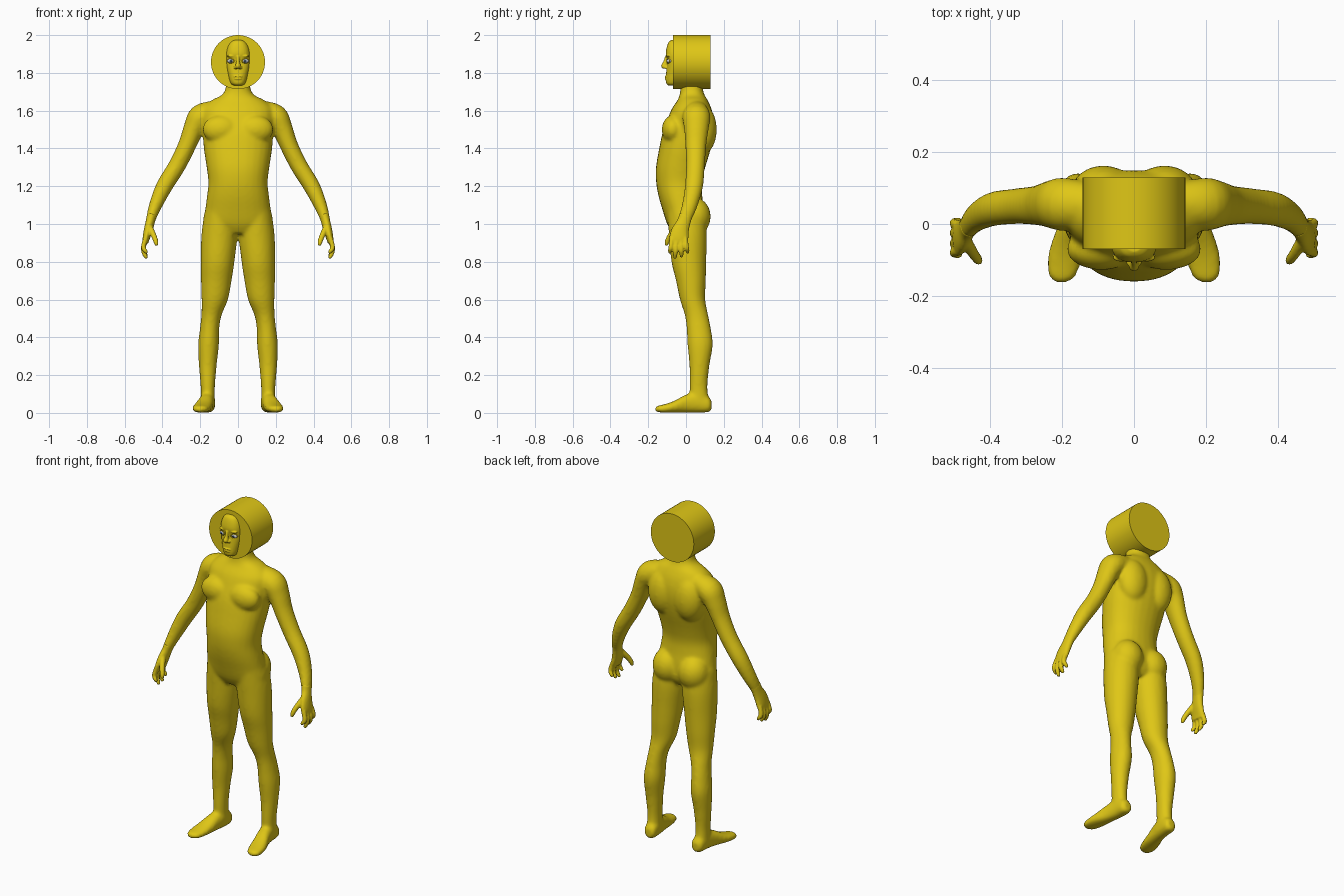
import bpy, bmesh, math
from mathutils import Vector, Matrix


def material(name, rgb):
    m = bpy.data.materials.new(name)
    m.diffuse_color = (*rgb, 1)
    return m


YELLOW = material("yellow", (0.74, 0.57, 0.008))
WHITE = material("white", (0.85, 0.85, 0.85))
BLUE = material("iris", (0.12, 0.2, 0.3))
BLACK = material("black", (0.01, 0.01, 0.01))
DOWN, FORWARD = Vector((0, 0, -1)), Vector((0, -1, 0))


def catmull(a, b, c, d, t):
    return [0.5 * (2 * q + (r - p) * t + (2 * p - 5 * q + 4 * r - s) * t * t
                   + (3 * q - p - 3 * r + s) * t ** 3) for p, q, r, s in zip(a, b, c, d)]


def loft(bm, secs, side=1, axis=None, power=2.0, steps=4, n=28):
    """Smooth closed tube through sections (x, y, z, half width, half depth)."""
    pts = []
    for i in range(len(secs) - 1):
        a, d = secs[max(i - 1, 0)], secs[min(i + 2, len(secs) - 1)]
        pts += [catmull(a, secs[i], secs[i + 1], d, k / steps) for k in range(steps)]
    pts.append(list(secs[-1]))
    rings = []
    for i, p in enumerate(pts):
        t = axis or (Vector(pts[min(i + 1, len(pts) - 1)][:3]) - Vector(pts[max(i - 1, 0)][:3])).normalized()
        u = (Vector((1, 0, 0)) - t * t.x).normalized()
        v = t.cross(u)
        ring = []
        for k in range(n):
            c, s = math.cos(math.tau * k / n), math.sin(math.tau * k / n)
            a = math.copysign(abs(c) ** (2 / power), c) * p[3]
            b = math.copysign(abs(s) ** (2 / power), s) * p[4]
            q = Vector(p[:3]) + u * a + v * b
            ring.append(bm.verts.new((q.x * side, q.y, q.z)))
        rings.append(ring)
    for r, s in zip(rings, rings[1:]):
        for k in range(n):
            bm.faces.new((r[k], r[(k + 1) % n], s[(k + 1) % n], s[k]))
    bm.faces.new(rings[0])
    bm.faces.new(rings[-1])


def blob(bm, centre, radii):
    m = Matrix.Translation(centre) @ Matrix.Diagonal((*radii, 1))
    bmesh.ops.create_uvsphere(bm, u_segments=24, v_segments=16, radius=1, matrix=m)


def finish(bm, name, mat, voxel=None, smooth=0):
    bmesh.ops.recalc_face_normals(bm, faces=bm.faces)
    for f in bm.faces:
        f.smooth = len(f.verts) < 5
    me = bpy.data.meshes.new(name)
    bm.to_mesh(me)
    bm.free()
    me.materials.append(mat)
    ob = bpy.data.objects.new(name, me)
    bpy.context.collection.objects.link(ob)
    if voxel:
        r = ob.modifiers.new("fuse", "REMESH")
        r.mode, r.voxel_size, r.use_smooth_shade = "VOXEL", voxel, True
        s = ob.modifiers.new("soften", "SMOOTH")
        s.factor, s.iterations = 0.5, smooth
    return ob


# Torso: z, half width, front y, back y
torso = [(1.76, .062, -.03, .09), (1.71, .068, -.03, .09), (1.68, .09, -.035, .1),
         (1.655, .14, -.045, .115), (1.61, .185, -.075, .135), (1.55, .19, -.1, .148),
         (1.48, .186, -.125, .148), (1.4, .181, -.142, .132), (1.3, .166, -.159, .102),
         (1.22, .157, -.158, .084), (1.15, .164, -.146, .086), (1.08, .173, -.126, .095),
         (1.0, .183, -.1, .098), (.95, .12, -.07, .07)]
leg = [(.095, 0, 1.06, .083, .1), (.099, .01, .94, .095, .1), (.108, .015, .8, .089, .092),
       (.115, .026, .7, .081, .079), (.123, .035, .6, .07, .067), (.14, .055, .52, .054, .062),
       (.15, .067, .45, .051, .064), (.156, .075, .36, .055, .067), (.16, .071, .25, .047, .053),
       (.16, .066, .14, .038, .048), (.16, .07, .07, .037, .05), (.16, .07, .03, .034, .045)]
foot = [(.155, .135, .04, .022, .025), (.157, .118, .045, .036, .042), (.16, .06, .055, .039, .054),
        (.17, 0, .049, .041, .048), (.185, -.06, .033, .048, .032), (.195, -.11, .024, .048, .023),
        (.2, -.145, .021, .038, .018), (.202, -.162, .02, .022, .012)]
arm = [(.12, .055, 1.6, .055, .06), (.195, .055, 1.567, .068, .074), (.232, .055, 1.51, .056, .066),
       (.268, .052, 1.42, .048, .056), (.322, .05, 1.31, .046, .05), (.39, .042, 1.2, .044, .048),
       (.436, .02, 1.1, .035, .041), (.46, -.005, 1.03, .026, .036), (.466, -.013, 1.0, .023, .036)]

bm = bmesh.new()
loft(bm, [(0, (f + b) / 2, z, w, (b - f) / 2) for z, w, f, b in torso], axis=DOWN, power=2.2)
for s in (1, -1):
    loft(bm, leg, s, DOWN)
    loft(bm, foot, s, FORWARD, 2.3)
    loft(bm, arm, s)
    blob(bm, (s * .085, .045, 1.04), (.088, .086, .1))     # buttock
    blob(bm, (s * .085, .09, 1.5), (.09, .073, .13))       # shoulder blade
    blob(bm, (s * .09, -.07, 1.5), (.098, .058, .075))     # chest muscle
finish(bm, "body", YELLOW, .009, 9)

# Hands: palm, four fingers and thumb
palm = [(.457, -.001, 1.045, .026, .036), (.465, -.012, 1.01, .024, .036), (.476, -.03, .965, .023, .046),
        (.486, -.038, .925, .019, .051), (.49, -.04, .9, .015, .046)]
fingers = [(-.075, -.085, .845), (-.05, -.058, .818), (-.026, -.024, .825), (-.003, .008, .845)]
for s, name in ((1, "left_hand"), (-1, "right_hand")):
    bm = bmesh.new()
    loft(bm, palm, s)
    for y0, y1, z1 in fingers:
        zm = (.91 + z1) / 2
        loft(bm, [(.489, y0, .925, .013, .013), (.501, (y0 + y1) / 2, zm, .013, .013),
                  (.49, y1, z1 + .012, .011, .011), (.482, y1, z1, .007, .007)], s, n=14)
    loft(bm, [(.47, -.045, .985, .018, .018), (.447, -.082, .94, .015, .015),
              (.434, -.1, .905, .013, .013), (.431, -.104, .885, .008, .008)], s, n=14)
    finish(bm, name, YELLOW, .005, 4)

# Drum-shaped head, axis front to back
bm = bmesh.new()
bmesh.ops.create_cone(bm, cap_ends=True, segments=64, radius1=.143, radius2=.143, depth=.2,
                      matrix=Matrix.Translation((0, .03, 1.857)) @ Matrix.Rotation(math.pi / 2, 4, "X"))
finish(bm, "drum_head", YELLOW)

# Face mask: z, half width, front y
mask = [(1.974, .022, -.078), (1.962, .042, -.092), (1.935, .057, -.102), (1.9, .064, -.107),
        (1.865, .064, -.1), (1.83, .061, -.102), (1.79, .053, -.106), (1.76, .046, -.107),
        (1.742, .038, -.103), (1.733, .024, -.092)]
bm = bmesh.new()
loft(bm, [(0, -.05, z, w, -.05 - f) for z, w, f in mask], axis=DOWN, power=2.4)
loft(bm, [(0, -.1, 1.89, .009, .01), (0, -.108, 1.86, .009, .012), (0, -.116, 1.838, .014, .016),
          (0, -.113, 1.824, .012, .012)], axis=DOWN)                            # nose
blob(bm, (0, -.106, 1.781), (.024, .006, .005))                              # upper lip
blob(bm, (0, -.106, 1.769), (.02, .006, .005))                               # lower lip
for s in (1, -1):
    blob(bm, (s * .013, -.106, 1.829), (.009, .01, .008))                    # nostril
    blob(bm, (s * .035, -.093, 1.889), (.024, .012, .007))                   # brow
finish(bm, "face", YELLOW, .003, 3)

# Eyes with lid rims
for s, side in ((1, "left"), (-1, "right")):
    for name, mat, c, r in (("eyeball", WHITE, (.039, -.086, 1.863), (.019, .0165, .0115)),
                            ("iris", BLUE, (.039, -.1005, 1.863), (.0075, .003, .0075)),
                            ("pupil", BLACK, (.039, -.1025, 1.863), (.0038, .002, .0038))):
        bm = bmesh.new()
        blob(bm, (s * c[0], c[1], c[2]), r)
        finish(bm, side + "_" + name, mat)
    bpy.ops.mesh.primitive_torus_add(major_radius=.019, minor_radius=.0025, major_segments=32,
                                     minor_segments=8, location=(s * .039, -.094, 1.863),
                                     rotation=(math.pi / 2, 0, s * .35))
    lid = bpy.context.object
    lid.name = side + "_eyelid"
    lid.scale = (1, .6, 1)
    lid.data.materials.append(YELLOW)
    bpy.ops.object.shade_smooth()
